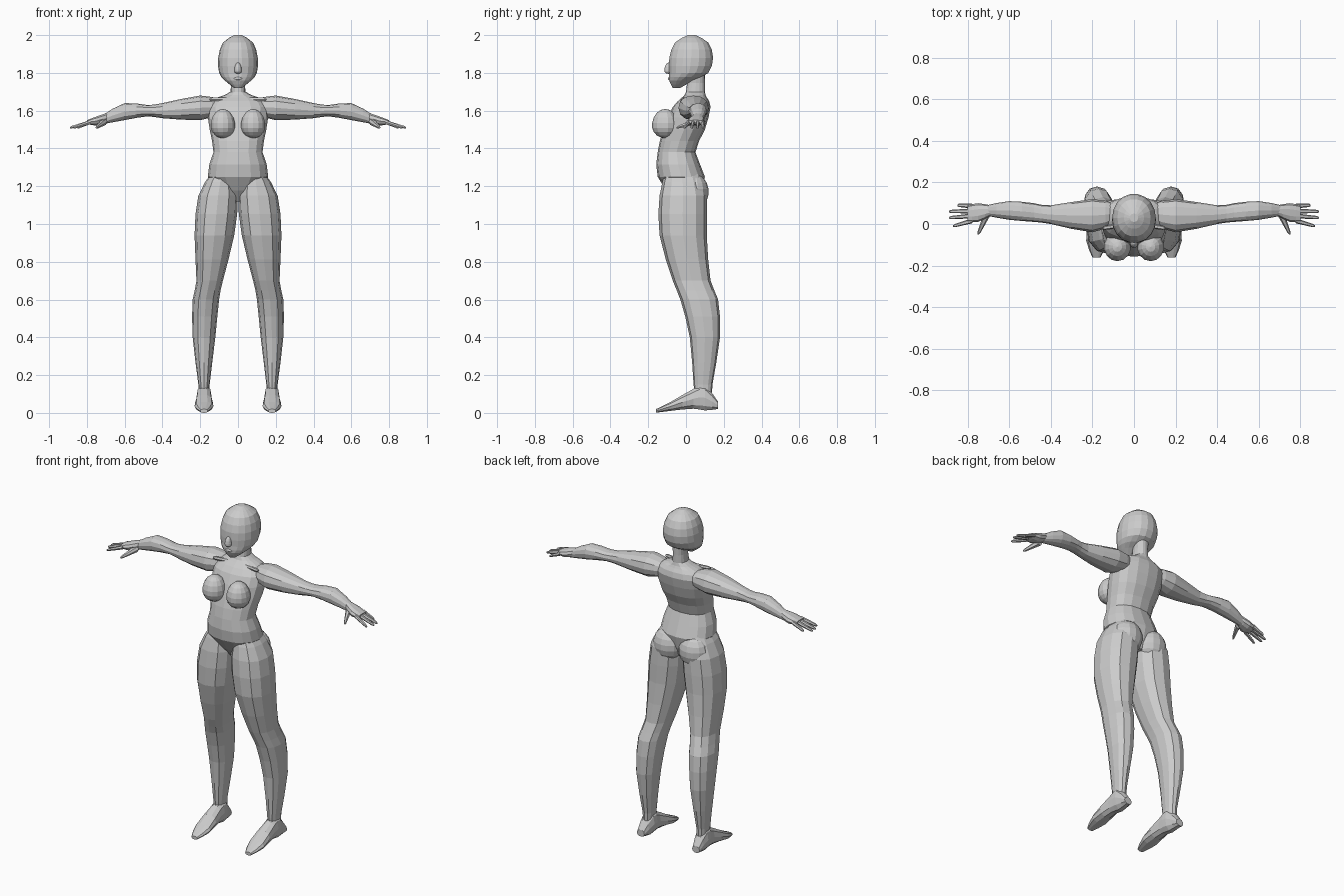
import bpy, bmesh, math
from mathutils import Vector

cube = bpy.data.objects.get("Cube")
if cube:
    bpy.data.objects.remove(cube)

GREY = (0.6, 0.6, 0.6, 1)
skin = bpy.data.materials.new("plain grey")
skin.use_nodes = True
skin.diffuse_color = GREY
skin.node_tree.nodes["Principled BSDF"].inputs["Base Color"].default_value = GREY

X, Y, Z = range(3)


def finish(name, bm):
    bmesh.ops.recalc_face_normals(bm, faces=bm.faces[:])
    mesh = bpy.data.meshes.new(name)
    bm.to_mesh(mesh)
    bm.free()
    mesh.materials.append(skin)
    bpy.context.collection.objects.link(bpy.data.objects.new(name, mesh))


def smooth_rows(rows):
    """Insert a row halfway between neighbours, along a smooth spline."""
    result = [rows[0]]
    for i in range(len(rows) - 1):
        before, after = rows[max(i - 1, 0)], rows[min(i + 2, len(rows) - 1)]
        result.append([(9 * (b + c) - a - d) / 16
                       for a, b, c, d in zip(before, rows[i], rows[i + 1], after)])
        result.append(rows[i + 1])
    return result


def loft(name, axis, rows, sides, side=1, squareness=0.12):
    """Skin rounded rings; a row is (position, min, max, min, max)."""
    bm = bmesh.new()
    u, v = [a for a in (X, Y, Z) if a != axis]

    def bulge(wave):
        return math.copysign(abs(wave) ** (1 - squareness), wave)

    rings = []
    for t, u_min, u_max, v_min, v_max in rows:
        ring = []
        for i in range(sides):
            angle = math.tau * i / sides
            p = Vector()
            p[axis] = t
            p[u] = (u_min + u_max + (u_max - u_min) * bulge(math.cos(angle))) / 2
            p[v] = (v_min + v_max + (v_max - v_min) * bulge(math.sin(angle))) / 2
            p.x *= side
            ring.append(bm.verts.new(p))
        rings.append(ring)
    for low, high in zip(rings, rings[1:]):
        for i in range(sides):
            j = (i + 1) % sides
            bm.faces.new((low[i], low[j], high[j], high[i]))
    bm.faces.new(rings[0])
    bm.faces.new(rings[-1])
    finish(name, bm)


def taper(name, axis, start, end, thick, thin, side):
    """Slim tapering rod between two points, with a blunted tip."""
    start, end = Vector(start), Vector(end)
    u, v = [a for a in (X, Y, Z) if a != axis]
    rows = []
    for along, r in ((0, thick), (0.9, thin), (1, thin / 2)):
        p = start.lerp(end, along)
        rows.append((p[axis], p[u] - r, p[u] + r, p[v] - r, p[v] + r))
    loft(name, axis, rows, 6, side)


def mound(name, centre, size, side=1, rise=1):
    """Ellipsoid whose upper half can be stretched."""
    bm = bmesh.new()
    bmesh.ops.create_uvsphere(bm, u_segments=14, v_segments=9, radius=1)
    for vert in bm.verts:
        if vert.co.z > 0:
            vert.co.z *= rise
        vert.co = Vector(centre) + Vector(size) * vert.co
        vert.co.x *= side
    finish(name, bm)


def ellipsoid(name, centre, size, side=1, rise=1):
    """Place a mound with a separate radius on every axis."""
    bm = bmesh.new()
    bmesh.ops.create_uvsphere(bm, u_segments=14, v_segments=9, radius=1)
    for vert in bm.verts:
        if vert.co.z > 0:
            vert.co.z *= rise
        vert.co = Vector([c + s * k for c, s, k in zip(centre, size, vert.co)])
        vert.co.x *= side
    finish(name, bm)


def upright(rows):
    """Rows symmetric in x, given as (height, half width, front, back)."""
    return smooth_rows([(z, -w, w, front, back) for z, w, front, back in rows])


# Head and face
loft("head", Z, upright([
    (2, .02, .01, .05), (1.96, .08, -.06, .12), (1.88, .105, -.09, .145),
    (1.8, .1, -.09, .12), (1.76, .07, -.09, .04), (1.72, .02, -.07, -.03)]),
    18, squareness=.05)
ellipsoid("nose", (0, -.09, 1.81), (.02, .025, .015), rise=3)
ellipsoid("lips", (0, -.08, 1.77), (.025, .016, .01))

# Neck and torso
loft("torso", Z, upright([
    (1.79, .04, .01, .1), (1.7, .04, 0, .1), (1.67, .11, -.02, .11),
    (1.62, .16, -.07, .13), (1.5, .15, -.12, .1), (1.38, .13, -.15, .05),
    (1.25, .16, -.15, .1), (1.12, .03, -.06, .06)]), 16)

# Limb outlines for the left side
LEG = smooth_rows([
    (1.27, .03, .14, -.11, .07), (1.15, 0, .21, -.14, .11),
    (.94, .02, .23, -.14, .11), (.7, .08, .22, -.07, .13),
    (.6, .1, .24, -.03, .17), (.4, .12, .24, .02, .18),
    (.15, .15, .21, .04, .14), (.08, .15, .21, .05, .14)])
FOOT = smooth_rows([
    (.17, .16, .21, .02, .06), (.1, .14, .22, .01, .15),
    (.04, .14, .22, .02, .13), (-.08, .13, .23, .01, .06),
    (-.16, .16, .2, 0, .02)])
ARM = smooth_rows([
    (.1, 0, .1, 1.58, 1.66), (.2, -.04, .12, 1.55, 1.68),
    (.4, 0, .09, 1.56, 1.64), (.48, .01, .1, 1.57, 1.63),
    (.6, .02, .11, 1.55, 1.64), (.71, .04, .09, 1.53, 1.58)])
HAND = smooth_rows([
    (.69, .04, .09, 1.54, 1.59), (.75, .01, .1, 1.52, 1.57),
    (.8, .01, .09, 1.53, 1.55)])
FINGER_TIPS = {"index": (.87, -.01), "middle": (.89, .03),
               "ring": (.89, .06), "little": (.85, .09)}

# Paired parts
for word, side in (("left", 1), ("right", -1)):
    loft(word + "_leg", Z, LEG, 12, side)
    loft(word + "_foot", Y, FOOT, 10, side)
    loft(word + "_arm", X, ARM, 12, side)
    loft(word + "_hand", X, HAND, 10, side)
    taper(word + "_thumb", Y, (.71, .04, 1.54), (.75, -.05, 1.51), .018, .008, side)
    for i, (finger, (tip_x, tip_y)) in enumerate(FINGER_TIPS.items()):
        taper(f"{word}_{finger}_finger", X, (.78, .015 + i * .024, 1.54),
              (tip_x, tip_y, 1.51), .012, .008, side)
    taper(word + "_collarbone", X, (.02, 0, 1.66), (.15, -.02, 1.66), .012, .01, side)
    ellipsoid(word + "_breast", (.08, -.11, 1.52), (.066, .07, .066), side, 1.35)
    ellipsoid(word + "_buttock", (.085, .045, 1.17), (.09, .075, .095), side)
